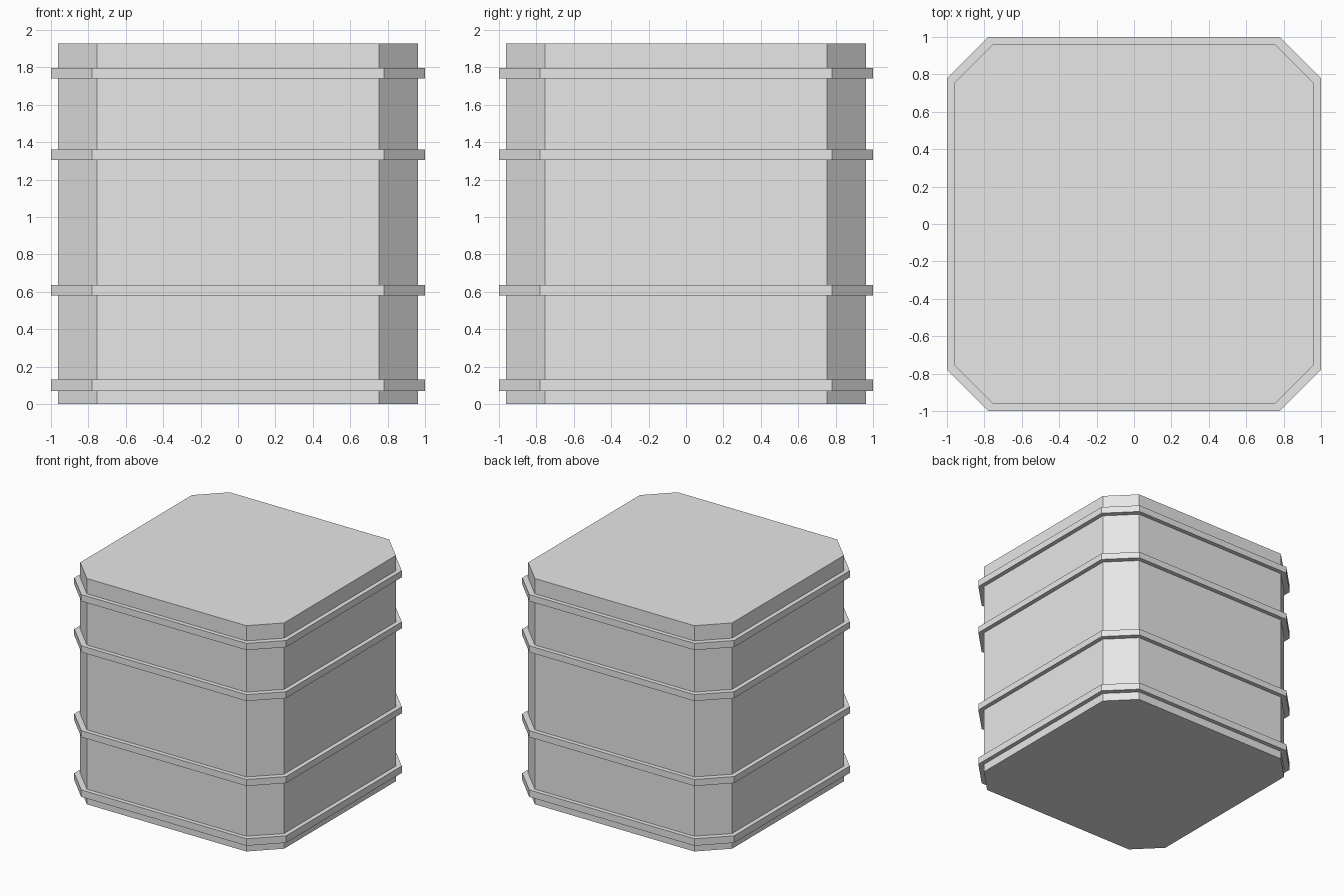
import bpy
import bmesh

cube = bpy.data.objects.get("Cube")
if cube:
    bpy.data.objects.remove(cube, do_unlink=True)

grey = bpy.data.materials.new("light_grey")
grey.use_nodes = True
COLOUR = (0.8, 0.8, 0.8, 1)
grey.diffuse_color = COLOUR
grey.node_tree.nodes["Principled BSDF"].inputs["Base Color"].default_value = COLOUR


def octagon(half, flat):
    """Square outline with cut corners, counter-clockwise."""
    points = [(half, -flat), (half, flat)]
    for _ in range(3):
        points += [(-y, x) for x, y in points[-2:]]
    return points


def add_object(name, bm):
    bmesh.ops.recalc_face_normals(bm, faces=bm.faces)
    mesh = bpy.data.meshes.new(name)
    bm.to_mesh(mesh)
    bm.free()
    mesh.materials.append(grey)
    obj = bpy.data.objects.new(name, mesh)
    bpy.context.collection.objects.link(obj)


def loop(bm, outline, z):
    return [bm.verts.new((x, y, z)) for x, y in outline]


def bridge(bm, a, b):
    for i in range(len(a)):
        j = (i + 1) % len(a)
        bm.faces.new((a[i], a[j], b[j], b[i]))


BODY = octagon(0.963, 0.753)
BAND = octagon(1.0, 0.78)

# Closed container body
bm = bmesh.new()
bottom, top = loop(bm, BODY, 0), loop(bm, BODY, 1.927)
bridge(bm, bottom, top)
bm.faces.new(bottom)
bm.faces.new(top)
add_object("body", bm)

# Raised bands around the body
bands = {"bottom": (0.07, 0.13), "lower": (0.58, 0.636),
         "upper": (1.305, 1.36), "top": (1.74, 1.797)}
for name, (low, high) in bands.items():
    bm = bmesh.new()
    loops = [loop(bm, BODY, low), loop(bm, BAND, low),
             loop(bm, BAND, high), loop(bm, BODY, high)]
    for a, b in zip(loops, loops[1:] + loops[:1]):
        bridge(bm, a, b)
    add_object(name + "_band", bm)
